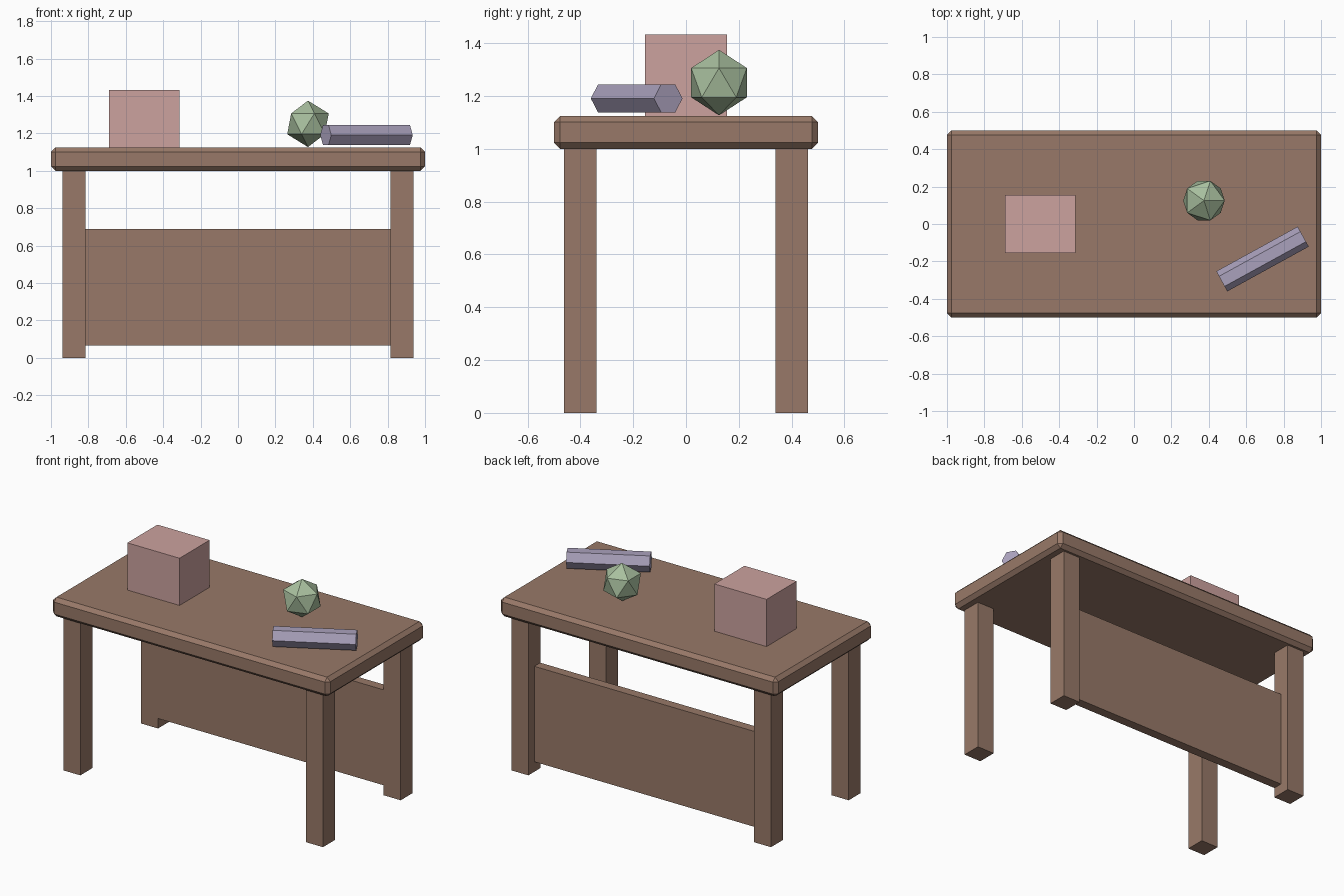
import bpy, math

if "Cube" in bpy.data.objects:
    bpy.data.objects.remove(bpy.data.objects["Cube"])


def material(name, rgb):
    m = bpy.data.materials.new(name)
    lin = [((c / 255 + 0.055) / 1.055) ** 2.4 for c in rgb]
    m.diffuse_color = (*lin, 1)
    m.use_nodes = True
    m.node_tree.nodes["Principled BSDF"].inputs["Base Color"].default_value = m.diffuse_color
    return m


wood = material("brown wood", (152, 121, 104))
pink = material("dusty pink", (204, 162, 159))
green = material("sage green", (168, 191, 158))
lilac = material("pale lilac", (170, 161, 188))


def finish(name, mat):
    ob = bpy.context.object
    ob.name = name
    ob.data.materials.append(mat)
    return ob


def box(name, x, y, z, mat):
    """Box from (min, max) pairs on each axis."""
    spans = (x, y, z)
    bpy.ops.mesh.primitive_cube_add(size=1, location=[(a + b) / 2 for a, b in spans])
    ob = finish(name, mat)
    ob.scale = [b - a for a, b in spans]
    bpy.ops.object.transform_apply(location=False, rotation=False, scale=True)
    return ob


# Table top with chamfered edges
top = box("table_top", (-1, 1), (-0.5, 0.5), (1.0, 1.125), wood)
bev = top.modifiers.new("chamfer", 'BEVEL')
bev.width = 0.0235
bev.segments = 1

# Four square legs
for sx, side in ((-1, "left"), (1, "right")):
    for sy, end in ((-1, "front"), (1, "back")):
        xs = sorted((sx * 0.9375, sx * 0.8145))
        ys = sorted((sy * 0.4625, sy * 0.3385))
        box(f"{end}_{side}_leg", xs, ys, (0, 1.0), wood)

# Back panel between the rear legs
box("back_panel", (-0.8145, 0.8145), (0.3385, 0.4), (0.065, 0.6875), wood)

# Objects on the table: block, twenty-sided ball, hexagonal rod
box("block", (-0.69, -0.3135), (-0.155, 0.155), (1.125, 1.433), pink)

bpy.ops.mesh.primitive_ico_sphere_add(subdivisions=1, radius=0.124, location=(0.374, 0.125, 1.251))
finish("faceted_ball", green)

bpy.ops.mesh.primitive_cylinder_add(vertices=6, radius=0.0613, depth=0.497,
                                    location=(0.687, -0.187, 1.191),
                                    rotation=(0, math.pi / 2, math.radians(28.8)))
finish("hexagonal_rod", lilac)
